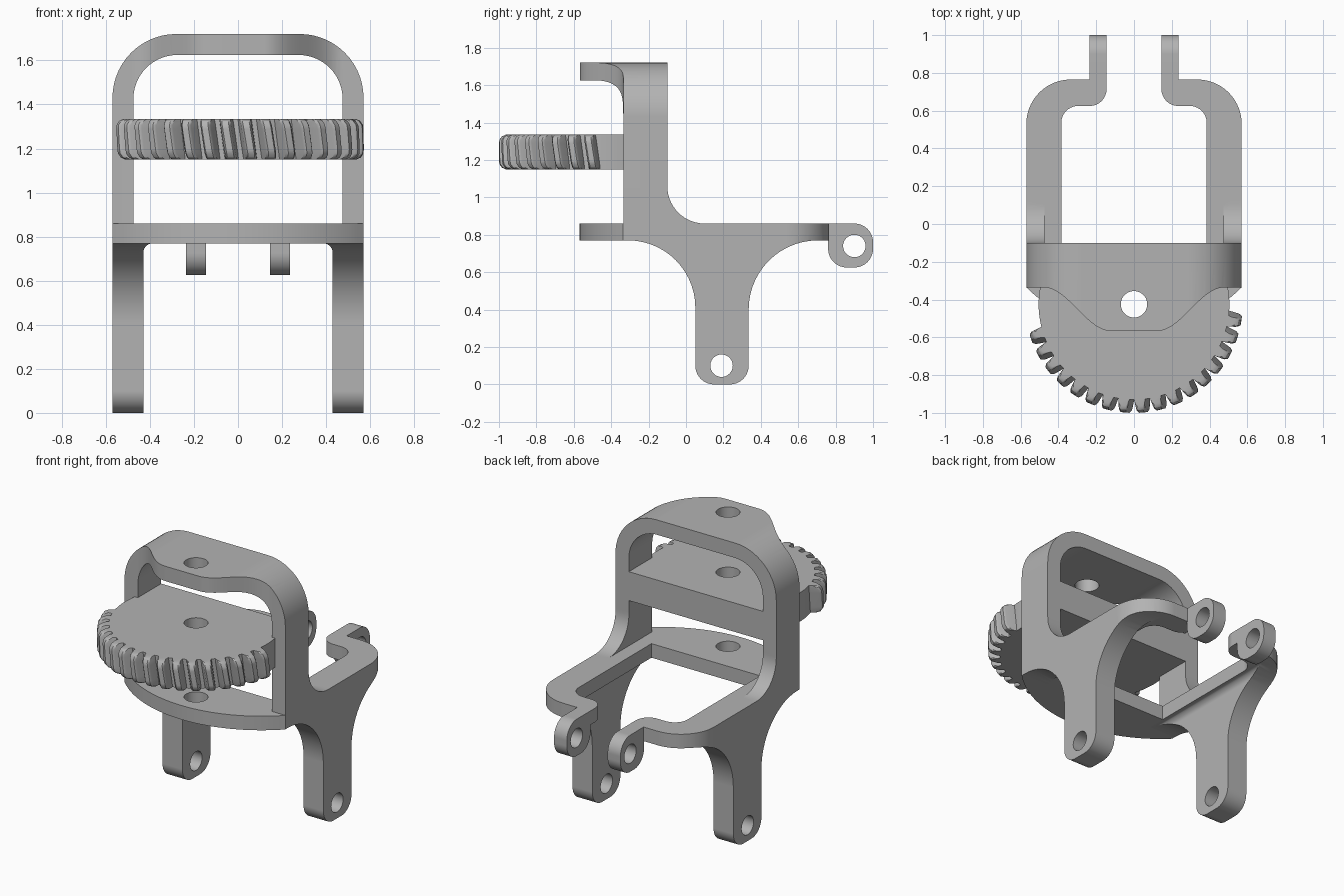
import bpy, bmesh, math
from mathutils import Vector

old = bpy.data.objects.get("Cube")
if old:
    bpy.data.objects.remove(old, do_unlink=True)

grey = bpy.data.materials.new("plain_grey")
grey.use_nodes = True
COLOUR = (0.45, 0.45, 0.45, 1)
grey.diffuse_color = COLOUR
grey.node_tree.nodes["Principled BSDF"].inputs["Base Color"].default_value = COLOUR


def new_object(name, bm):
    bmesh.ops.recalc_face_normals(bm, faces=bm.faces)
    mesh = bpy.data.meshes.new(name)
    bm.to_mesh(mesh)
    bm.free()
    mesh.materials.append(grey)
    obj = bpy.data.objects.new(name, mesh)
    bpy.context.collection.objects.link(obj)
    return obj


def rounded(points, steps=14):
    """Outline from (a, b, optional radius) corners, each corner filleted."""
    out = []
    for i, p in enumerate(points):
        c = Vector(p[:2])
        if len(p) < 3:
            out.append(c)
            continue
        u = (Vector(points[i - 1][:2]) - c).normalized()
        v = (Vector(points[(i + 1) % len(points)][:2]) - c).normalized()
        half = u.angle(v) / 2
        mid = c + (u + v).normalized() * p[2] / math.sin(half)
        r0 = c + u * p[2] / math.tan(half) - mid
        r1 = c + v * p[2] / math.tan(half) - mid
        total = r0.angle(r1)
        for k in range(steps + 1):
            t = k / steps
            out.append(mid + (r0 * math.sin((1 - t) * total) + r1 * math.sin(t * total)) / math.sin(total))
    return out


def prism(name, points, axis, lo, hi):
    """Extrude an outline along one axis."""
    place = {"X": lambda a, b, h: (h, a, b),
             "Y": lambda a, b, h: (a, h, b),
             "Z": lambda a, b, h: (a, b, h)}[axis]
    bm = bmesh.new()
    outline = rounded(points)
    rings = [[bm.verts.new(place(p[0], p[1], h)) for p in outline] for h in (lo, hi)]
    bm.faces.new(rings[0])
    bm.faces.new(rings[1])
    n = len(outline)
    for i in range(n):
        j = (i + 1) % n
        bm.faces.new((rings[0][i], rings[0][j], rings[1][j], rings[1][i]))
    return new_object(name, bm)


def combine(obj, other, operation, keep=False):
    mod = obj.modifiers.new("cut", "BOOLEAN")
    mod.operation, mod.solver, mod.object = operation, "EXACT", other
    bpy.context.view_layer.objects.active = obj
    bpy.ops.object.modifier_apply(modifier=mod.name)
    if not keep:
        bpy.data.objects.remove(other, do_unlink=True)


def drill(obj, axis, a, b, radius, lo, hi):
    circle = [(a + radius * math.cos(math.tau * k / 40), b + radius * math.sin(math.tau * k / 40))
              for k in range(40)]
    combine(obj, prism("hole_cutter", circle, axis, lo, hi), "DIFFERENCE")


def mirror_pts(points):
    return [(-p[0], *p[1:]) for p in reversed(points)]


W = 0.57            # half width of the frame
FRONT, BACK = -0.335, -0.10
HUB = -0.425        # pivot hole position in y

# Base plate: bowed front, rounded rear arms, open centre
R = 0.81
sweep = math.asin(W / R)
bow = [(R * math.sin(sweep * k / 16), R - 0.57 - R * math.cos(sweep * k / 16)) for k in range(-16, 17)]
side = [(W, 0.765, 0.235), (0.235, 0.765), (0.235, 0.85), (0.145, 0.85),
        (0.145, 0.625, 0.09), (0.385, 0.625, 0.09), (0.385, -0.2)]
frame = prism("frame", bow + side + mirror_pts(side), "Z", 0.77, 0.86)

# Arch with a scalloped top bracket reaching forward
arch = prism("arch", [(-W, 0.8), (W, 0.8), (W, 1.72, 0.29), (-W, 1.72, 0.29)], "Y", -0.6, BACK)
opening = [(-0.475, 0.7), (0.475, 0.7), (0.475, 1.625, 0.2), (-0.475, 1.625, 0.2)]
combine(arch, prism("arch_opening", opening, "Y", -0.8, 0.2), "DIFFERENCE")
scallop = [(0.12 + 0.36 * k / 20, FRONT - 0.116 * (1 + math.cos(math.pi * k / 20))) for k in range(21)]
plan = mirror_pts(scallop) + scallop + [(0.7, FRONT), (0.7, 0.1), (-0.7, 0.1), (-0.7, FRONT)]
combine(arch, prism("arch_plan", plan, "Z", 0, 2), "INTERSECT")
combine(frame, arch, "UNION")

# Masks that shape the flared tops of the legs
plan_mask = prism("leg_plan", [(-W, FRONT), (W, FRONT), (W, 0.765, 0.235), (-W, 0.765, 0.235)], "Z", -0.1, 1)
leg_side = [(0.05, 0, 0.1), (0.335, 0, 0.1), (0.335, 0.77, 0.37), (0.73, 0.77), (0.73, 0.81),
            (-0.32, 0.81), (-0.32, 0.77), (0.05, 0.77, 0.36)]
leg_front = [(0.43, -0.1), (0.7, -0.1), (0.7, 0.9), (0.385, 0.9), (0.385, 0.77), (0.43, 0.77, 0.044)]
gusset = [(-0.2, 0.82), (0.12, 0.82), (0.12, 0.86), (BACK, 0.86, 0.2), (BACK, 1.08), (-0.2, 1.08)]
ear = [(0.76, 0.625, 0.1), (1, 0.625, 0.1), (1, 0.86, 0.1), (0.76, 0.86)]

# Legs, post gussets and rear ears on both sides
for s in (1, -1):
    def both(a, b):
        return sorted((s * a, s * b))
    leg = prism("leg", leg_side, "X", *both(0.385, W))
    shape = leg_front if s > 0 else mirror_pts(leg_front)
    combine(leg, prism("leg_front_mask", shape, "Y", -1, 1), "INTERSECT")
    combine(leg, plan_mask, "INTERSECT", keep=True)
    combine(frame, leg, "UNION")
    combine(frame, prism("gusset", gusset, "X", *both(0.475, W)), "UNION")
    combine(frame, prism("ear", ear, "X", *both(0.145, 0.235)), "UNION")
bpy.data.objects.remove(plan_mask, do_unlink=True)

# Pivot holes
drill(frame, "Z", 0, HUB, 0.07, 0.5, 2)
drill(frame, "X", 0.19, 0.1, 0.06, -1, 1)
drill(frame, "X", 0.9, 0.74, 0.06, -1, 1)

# Gear sector body, joined to the posts
Z0, Z1, ROOT = 1.15, 1.335, 0.505
edge = math.asin((FRONT - HUB) / ROOT)
start, span = -math.pi - edge, math.pi + 2 * edge
body = [(ROOT * math.cos(start + span * k / 60), HUB + ROOT * math.sin(start + span * k / 60))
        for k in range(61)]
body += [(0.475, FRONT), (0.475, BACK), (-0.475, BACK), (-0.475, FRONT)]
gear = prism("gear_sector", body, "Z", Z0, Z1)
drill(gear, "Z", 0, HUB, 0.07, 1, 1.5)

# Helical teeth with rounded ends
bm = bmesh.new()
for k in range(17):
    centre = math.radians(-8.7 - 9.55 * k)
    rings = []
    for t, tip in ((0, 0.54), (0.05, 0.56), (0.15, 0.573), (0.25, 0.575),
                   (0.75, 0.575), (0.85, 0.573), (0.95, 0.56), (1, 0.54)):
        a = centre + math.radians(3) * (0.5 - t)
        ring = []
        for r, w in ((0.49, -0.033), (tip - 0.012, -0.024), (tip, -0.015),
                     (tip, 0.015), (tip - 0.012, 0.024), (0.49, 0.033)):
            b = a + w / r
            ring.append(bm.verts.new((r * math.cos(b), HUB + r * math.sin(b), Z0 + (Z1 - Z0) * t)))
        rings.append(ring)
    bm.faces.new(rings[0])
    bm.faces.new(rings[-1])
    for lower, upper in zip(rings, rings[1:]):
        for i in range(6):
            j = (i + 1) % 6
            bm.faces.new((lower[i], lower[j], upper[j], upper[i]))
teeth = new_object("gear_teeth", bm)

# Smooth curved walls, keep hard edges crisp
for obj in (frame, gear, teeth):
    bpy.ops.object.select_all(action="DESELECT")
    obj.select_set(True)
    bpy.context.view_layer.objects.active = obj
    bpy.ops.object.shade_smooth_by_angle(angle=math.radians(30))
    obj.modifiers.new("even_normals", "WEIGHTED_NORMAL").keep_sharp = True
